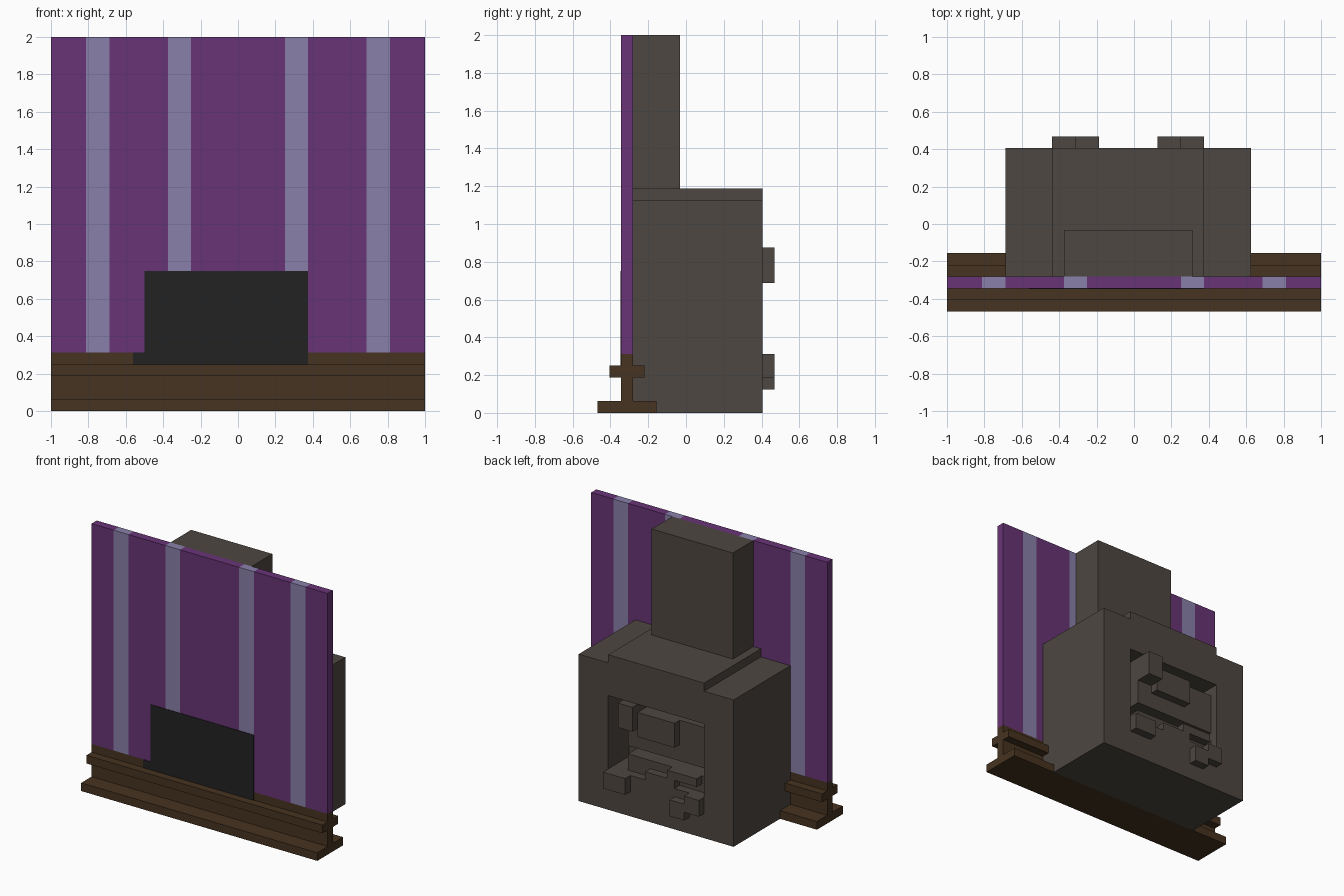
import bpy, bmesh

if "Cube" in bpy.data.objects:
    bpy.data.objects.remove(bpy.data.objects["Cube"], do_unlink=True)

V = 1 / 16          # one grid step
BACK = 6.5          # rear face of the masonry, in steps


def material(name, rgb):
    m = bpy.data.materials.new(name)
    m.use_nodes = True
    m.diffuse_color = (*rgb, 1)
    bsdf = m.node_tree.nodes["Principled BSDF"]
    bsdf.inputs["Base Color"].default_value = (*rgb, 1)
    bsdf.inputs["Roughness"].default_value = 0.9
    return m


purple = material("purple", (0.138, 0.034, 0.181))
lilac = material("lilac", (0.254, 0.216, 0.402))
brown = material("dark_wood", (0.061, 0.033, 0.015))
stone = material("stone_grey", (0.076, 0.063, 0.053))
black = material("soot_black", (0.016, 0.016, 0.016))


def extrude_x(name, profile, x0, x1, mat):
    """Extrude a (y, z) outline, given in grid steps, along x."""
    bm = bmesh.new()
    face = bm.faces.new([bm.verts.new((x0 * V, y * V, z * V)) for y, z in profile])
    new = bmesh.ops.extrude_face_region(bm, geom=[face])["geom"]
    verts = [g for g in new if isinstance(g, bmesh.types.BMVert)]
    bmesh.ops.translate(bm, verts=verts, vec=((x1 - x0) * V, 0, 0))
    bmesh.ops.recalc_face_normals(bm, faces=bm.faces)
    mesh = bpy.data.meshes.new(name)
    bm.to_mesh(mesh)
    bm.free()
    mesh.materials.append(mat)
    ob = bpy.data.objects.new(name, mesh)
    bpy.context.collection.objects.link(ob)
    return ob


def box(name, x, y, z, mat):
    outline = [(y[0], z[0]), (y[1], z[0]), (y[1], z[1]), (y[0], z[1])]
    return extrude_x(name, outline, x[0], x[1], mat)


# Wooden skirting rail with a wide foot and a narrow ledge
half = [(2.5, 0), (2.5, 1), (0.5, 1), (0.5, 3), (1.5, 3), (1.5, 4), (0.5, 4), (0.5, 5)]
rail = [(-5 + y, z) for y, z in half] + [(-5 - y, z) for y, z in reversed(half)]
extrude_x("skirting_rail", rail, -16, 16, brown)

# Striped wall
edges = [-16, -13, -11, -6, -4, 4, 6, 11, 13, 16]
for i, (a, b) in enumerate(zip(edges, edges[1:])):
    box(f"wall_{'stripe' if i % 2 else 'panel'}_{i}", (a, b), (-5.5, -4.5), (5, 32),
        lilac if i % 2 else purple)

# Dark hearth opening on the front of the wall
box("hearth_opening", (-8, 6), (-5.56, -5.5), (4, 12), black)
box("hearth_corner", (-9, -8), (-5.56, -5.5), (4, 5), black)

# Masonry body, stepped over the foot of the rail
body = extrude_x("masonry_body", [(-4.5, 1), (-2.5, 1), (-2.5, 0), (BACK, 0),
                                  (BACK, 18), (-4.5, 18)], -11, 10, stone)
box("masonry_cap", (-7, 6), (-4.5, BACK), (18, 19), stone)
box("chimney", (-6, 5), (-4.5, -0.5), (19, 32), stone)


# Recess in the rear face
cutter = box("recess_cutter", (-7, 6), (BACK - 4, BACK + 1), (5, 14), stone)
cutter.hide_render = True
mod = body.modifiers.new("recess", "BOOLEAN")
mod.object = cutter
mod.operation = "DIFFERENCE"
mod.solver = "EXACT"
bpy.context.view_layer.objects.active = body
bpy.ops.object.modifier_apply(modifier="recess")
bpy.data.objects.remove(cutter, do_unlink=True)

# Loose stones: (name, x range, z range, rear offset from the face, depth)
stones = [
    ("recess_fill_upper", (-7, 4), (8, 13), -1, 3),
    ("recess_fill_lower", (-7, 4), (5, 7), -1, 3),
    ("stone_upper_left", (2, 4), (11, 14), 1, 5),
    ("stone_upper_middle", (-3, 2), (10, 13), 0, 1),
    ("stone_lower_left", (3, 6), (3, 5), 1, 1),
    ("stone_lower_middle", (-3, 1), (5, 6), 0, 1),
    ("stone_lower_ledge", (-6, -2), (6, 7), 0, 1),
    ("stone_bottom_right", (-5, -3), (2, 4), 1, 1),
    ("stone_lower_right", (-7, -5), (3, 5), 1, 1),
]
for name, x, z, off, depth in stones:
    box(name, x, (BACK + off - depth, BACK + off), z, stone)
